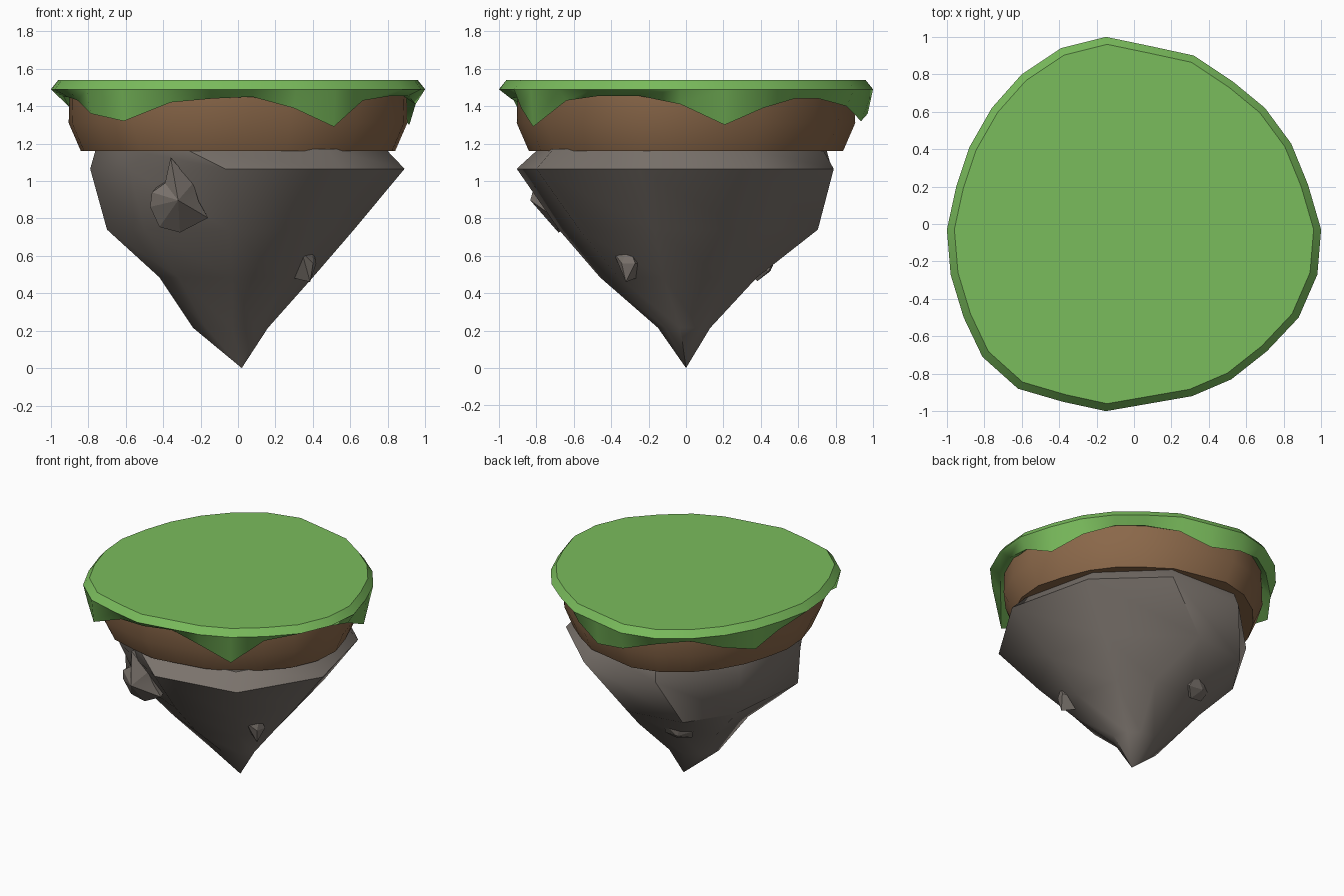
import bpy, bmesh
from mathutils import Vector

if "Cube" in bpy.data.objects:
    bpy.data.objects.remove(bpy.data.objects["Cube"])

def material(name, rgb):
    m = bpy.data.materials.new(name)
    m.diffuse_color = (*rgb, 1)
    m.use_nodes = True
    m.node_tree.nodes["Principled BSDF"].inputs["Base Color"].default_value = m.diffuse_color
    return m

GRASS = material("grass green", (0.195, 0.505, 0.108))
DIRT = material("dirt brown", (0.255, 0.137, 0.067))
STONE = material("stone grey", (0.195, 0.17, 0.15))

def finish(name, bm, mat, angle):
    bmesh.ops.recalc_face_normals(bm, faces=bm.faces)
    me = bpy.data.meshes.new(name)
    bm.to_mesh(me)
    bm.free()
    me.materials.append(mat)
    ob = bpy.data.objects.new(name, me)
    bpy.context.collection.objects.link(ob)
    bpy.ops.object.select_all(action='DESELECT')
    ob.select_set(True)
    bpy.context.view_layer.objects.active = ob
    bpy.ops.object.shade_smooth_by_angle(angle=angle)
    return ob

def loft(name, rings, mat, angle=0.6, tip=None):
    """Skin closed rings of equal length; cap both ends or close to a tip."""
    bm = bmesh.new()
    rows = [[bm.verts.new(p) for p in ring] for ring in rings]
    n = len(rows[0])
    for a, b in zip(rows, rows[1:]):
        for i in range(n):
            j = (i + 1) % n
            bm.faces.new((a[i], a[j], b[j], b[i]))
    bm.faces.new(rows[0])
    if tip:
        t = bm.verts.new(tip)
        for i in range(n):
            bm.faces.new((rows[-1][i], rows[-1][(i + 1) % n], t))
    else:
        bm.faces.new(rows[-1])
    return finish(name, bm, mat, angle)

# Island outline, clockwise from the back: x, y, hanging height of the grass edge
OUTLINE = [
    (-.15, 1.0, 1.36), (.09, .95, 1.32), (.32, .90, 1.40), (.53, .76, 1.44),
    (.70, .62, 1.44), (.84, .43, 1.39), (.93, .21, 1.30), (1.0, -.03, 1.41),
    (.98, -.27, 1.455), (.88, -.50, 1.455), (.71, -.68, 1.43), (.52, -.83, 1.29),
    (.31, -.92, 1.39), (.08, -.96, 1.45), (-.15, -1.0, 1.44), (-.38, -.95, 1.42),
    (-.62, -.88, 1.32), (-.81, -.71, 1.36), (-.91, -.50, 1.43), (-.98, -.27, 1.45),
    (-1.0, -.03, 1.45), (-.95, .20, 1.40), (-.88, .41, 1.33), (-.76, .62, 1.38),
    (-.60, .80, 1.44), (-.39, .94, 1.42)]

def level(scale, z):
    return [(x * scale, y * scale, z) for x, y, _ in OUTLINE]

# Grass cap with a jagged hanging skirt
skirt = []
for x, y, z in OUTLINE:
    s = 0.985 - max(0, z - 1.33) * 0.45
    skirt.append((x * s, y * s, z))
loft("grass_cap", [level(.96, 1.54), level(1, 1.49), skirt, level(.885, 1.465)],
     GRASS, 0.72)

# Dirt band
loft("dirt_band", [level(.90, 1.475), level(.905, 1.31), level(.84, 1.16)], DIRT, 0.7)

# Tapering nine-sided rock underneath, bevelled at the top on its right half
top = [(.79, -.21), (.66, .35), (.27, .73), (-.27, .75), (-.69, .35),
       (-.76, -.24), (-.62, -.58), (-.28, -.79), (.48, -.71)]
rim = [(.89, -.25), (.74, .39), (.31, .79), (-.29, .78), (-.71, .36),
       (-.79, -.25), (-.58, -.60), (-.07, -.905), (.55, -.80)]
shoulder = [(.62, -.17), (.52, .30), (.0, .705), (-.42, .64), (-.64, .30),
            (-.70, -.35), (-.50, -.48), (-.05, -.68), (.38, -.57)]
waist = [(.40, -.12), (.33, .20), (.13, .38), (-.20, .37), (-.41, .22),
         (-.42, -.15), (-.32, -.33), (-.03, -.46), (.25, -.36)]
foot = [(.16, -.03), (.12, .07), (.05, .13), (-.07, .13), (-.18, .07),
        (-.24, -.05), (-.17, -.12), (-.03, -.15), (.09, -.11)]
rock_rings = [[(x, y, z) for x, y in ring]
              for ring, z in ((top, 1.17), (rim, 1.065), (shoulder, .74),
                              (waist, .485), (foot, .215))]
loft("rock_base", rock_rings, STONE, 0.7, tip=(.02, 0, 0))

# Stones jutting from the rock: rim in the stone's own plane, raised to a hub
def stone(name, centre, outward, rim, height, depth):
    c, out = Vector(centre), Vector(outward).normalized()
    side = Vector((0, 0, 1)).cross(out).normalized()
    up = out.cross(side)
    edge = [c + side * u + up * v for u, v in rim]
    back = [c - out * depth + (p - c) * 0.7 for p in edge]
    loft(name, [back, edge], STONE, 0.3, tip=c + out * height)

stone("large_stone", (-.32, -.725, .92), (0, -1, -.22),
      [(-.04, .21), (.08, .07), (.11, -.03), (.16, -.12), (.01, -.20),
       (-.10, -.17), (-.15, -.06), (-.14, .02), (-.07, .07)], .11, .25)
stone("small_stone", (.38, -.33, .56), (.83, -.55, 0),
      [(-.07, .06), (.03, .09), (.07, .0), (.01, -.10)], .025, .15)
stone("back_stone", (-.23, .42, .54), (-.3, .8, -.55),
      [(-.09, .07), (.03, .08), (.11, .02), (.09, -.06), (-.02, -.09), (-.10, -.03)],
      .04, .15)
